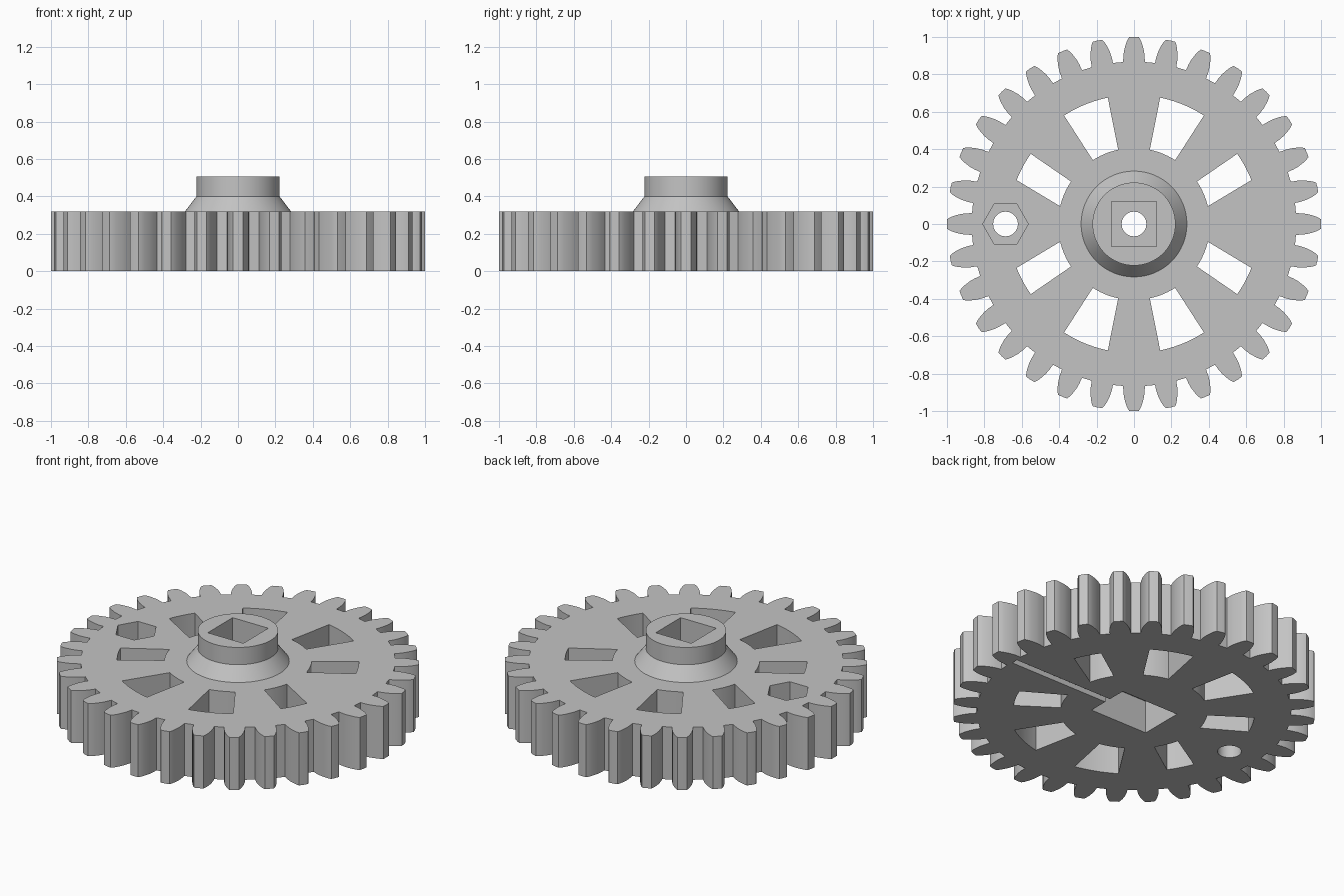
import bpy
import bmesh
from math import sin, cos, radians, pi

TEETH = 32
THICK = 0.32

cube = bpy.data.objects.get("Cube")
if cube:
    bpy.data.objects.remove(cube, do_unlink=True)

grey = bpy.data.materials.new("plain_grey")
grey.use_nodes = True
grey.diffuse_color = (0.55, 0.55, 0.55, 1)
grey.node_tree.nodes["Principled BSDF"].inputs["Base Color"].default_value = grey.diffuse_color


def polar(radius, degrees):
    a = radians(degrees)
    return radius * cos(a), radius * sin(a)


def stack(name, rings):
    """Solid through a list of (outline, z) rings with equal point counts."""
    bm = bmesh.new()
    loops = [[bm.verts.new((x, y, z)) for x, y in pts] for pts, z in rings]
    n = len(loops[0])
    bm.faces.new(loops[0][::-1])
    bm.faces.new(loops[-1])
    for low, high in zip(loops, loops[1:]):
        for i in range(n):
            j = (i + 1) % n
            bm.faces.new((low[i], low[j], high[j], high[i]))
    bmesh.ops.recalc_face_normals(bm, faces=bm.faces)
    mesh = bpy.data.meshes.new(name)
    bm.to_mesh(mesh)
    bm.free()
    mesh.materials.append(grey)
    obj = bpy.data.objects.new(name, mesh)
    bpy.context.collection.objects.link(obj)
    return obj


def prism(name, pts, z0, z1):
    return stack(name, [(pts, z0), (pts, z1)])


def polygon(radius, sides, cx=0, cy=0):
    return [(cx + radius * cos(2 * pi * i / sides), cy + radius * sin(2 * pi * i / sides))
            for i in range(sides)]


def rectangle(x0, x1, y0, y1):
    return [(x0, y0), (x1, y0), (x1, y1), (x0, y1)]


def combine(target, tool, operation):
    mod = target.modifiers.new(tool.name, "BOOLEAN")
    mod.operation = operation
    mod.solver = "EXACT"
    mod.object = tool
    bpy.context.view_layer.objects.active = target
    bpy.ops.object.modifier_apply(modifier=mod.name)
    bpy.data.objects.remove(tool, do_unlink=True)


# Toothed wheel: half a tooth as (radius, half width), mirrored and repeated
flank = [(0.868, 0.058), (0.9, 0.057), (0.93, 0.053), (0.965, 0.043), (0.985, 0.035), (0.999, 0.026)]
outline = []
for t in range(TEETH):
    centre = 360 * t / TEETH
    half = [(r, w / r * 180 / pi) for r, w in flank]
    outline += [polar(r, centre - a) for r, a in half]
    outline.append(polar(1.0, centre))
    outline += [polar(r, centre + a) for r, a in reversed(half)]
gear = prism("gear_wheel", outline, 0, THICK)

# Hub: conical foot and straight collar
foot, collar = polygon(0.283, 64), polygon(0.222, 64)
hub_base = polygon(0.283, 64)
combine(gear, stack("hub", [(hub_base, 0.2), (foot, THICK), (collar, 0.4), (collar, 0.505)]), "UNION")


# Openings between the spokes: arcs between (radius, angle) corners
def slot(inner_a, inner_b, outer_a, outer_b, steps=10):
    def arc(p, q):
        return [polar(p[0] + (q[0] - p[0]) * i / steps, p[1] + (q[1] - p[1]) * i / steps)
                for i in range(steps + 1)]
    return arc(inner_a, inner_b) + arc(outer_b, outer_a)


wide = slot((0.406, 57.2), (0.406, 78), (0.69, 57.2), (0.69, 78.3))
narrow = slot((0.406, 13.5), (0.406, 34), (0.67, 20.5), (0.667, 34.2))
for sx in (1, -1):
    for sy in (1, -1):
        for pts in (wide, narrow):
            cutter = prism("slot_cutter", [(x * sx, y * sy) for x, y in pts], -0.1, 0.45)
            combine(gear, cutter, "DIFFERENCE")

# Shaft bore, square socket above, rectangular pocket and groove below, nut seat
cutters = [
    prism("bore", polygon(0.066, 40), -0.1, 0.6),
    prism("square_socket", rectangle(-0.12, 0.12, -0.12, 0.12), 0.29, 0.6),
    prism("lower_pocket", rectangle(-0.2, 0.19, -0.138, 0.13), -0.1, 0.2),
    prism("lower_groove", rectangle(0.15, 0.86, -0.02, 0.02), -0.1, 0.03),
    prism("bolt_hole", polygon(0.066, 40, -0.687), -0.1, 0.45),
    prism("nut_seat", polygon(0.122, 6, -0.687), 0.1, 0.45),
]
for cutter in cutters:
    combine(gear, cutter, "DIFFERENCE")

# Smooth round walls, crisp edges
bpy.ops.object.select_all(action="DESELECT")
gear.select_set(True)
bpy.context.view_layer.objects.active = gear
bpy.ops.object.shade_smooth_by_angle(angle=radians(25))
